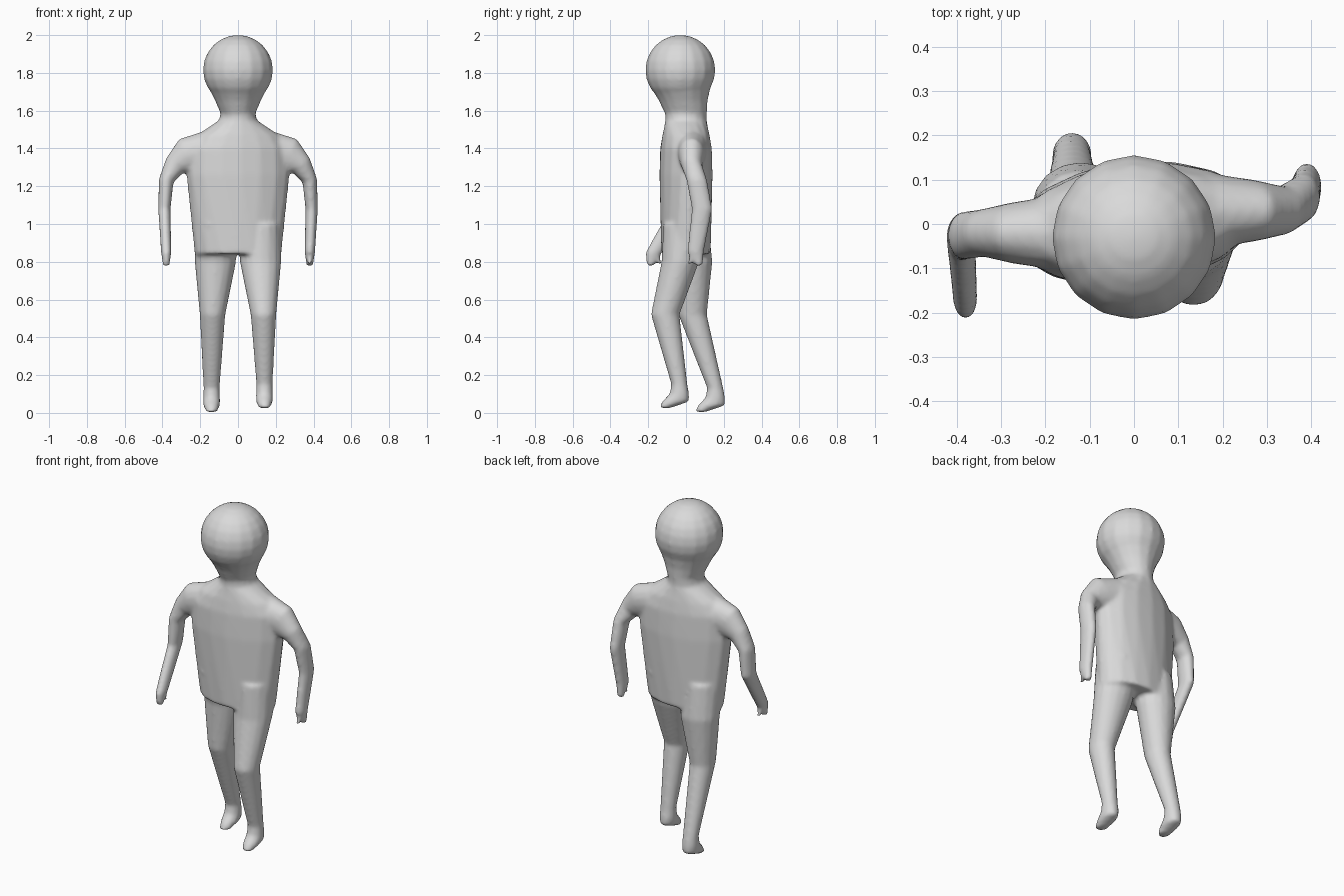
import bpy, bmesh, math
from mathutils import Vector, Matrix

if "Cube" in bpy.data.objects:
    bpy.data.objects.remove(bpy.data.objects["Cube"], do_unlink=True)

SIDES = 16
LEFT, RIGHT = 1, -1
bm = bmesh.new()


def loft(sections):
    """Closed tube through rings given as (centre, half width, half depth)."""
    centres = [Vector(centre) for centre, width, depth in sections]
    last = len(centres) - 1
    rings = []
    for i, (centre, width, depth) in enumerate(sections):
        along = centres[min(i + 1, last)] - centres[max(i - 1, 0)]
        along.y = 0
        across = along.normalized().cross(Vector((0, 1, 0)))
        ring = []
        for side in range(SIDES):
            angle = math.tau * side / SIDES
            offset = across * width * math.cos(angle)
            offset.y += depth * math.sin(angle)
            ring.append(bm.verts.new(centres[i] + offset))
        rings.append(ring)
    for lower, upper in zip(rings, rings[1:]):
        for side in range(SIDES):
            following = (side + 1) % SIDES
            bm.faces.new((lower[side], lower[following],
                          upper[following], upper[side]))
    bm.faces.new(rings[0][::-1])
    bm.faces.new(rings[-1])
    return [vert for ring in rings for vert in ring]


def build_torso():
    # Trunk rises from the crotch, widens to the chest and closes at the neck
    profile = [(.84, .23, .13), (1.26, .275, .14), (1.4, .27, .135),
               (1.47, .22, .125), (1.55, .1, .11), (1.6, .09, .11)]
    trunk = loft([((0, 0, height), width, depth)
                  for height, width, depth in profile])
    # Turn the chest so that the left shoulder sits further back
    for vert in trunk:
        chest = max(0, min(1, (vert.co.z - .9) / .4))
        vert.co = Matrix.Rotation(.12 * chest, 3, 'Z') @ vert.co


def build_head(centre, radius):
    # Round skull over a jaw that flows into the neck
    bmesh.ops.create_uvsphere(bm, u_segments=SIDES, v_segments=12,
                              radius=radius,
                              matrix=Matrix.Translation(centre))
    cheek = centre - Vector((0, 0, radius * .45))
    throat = Vector((0, 0, 1.58))
    jaw = throat.lerp(cheek, .5)
    loft([(throat, .09, .11),
          (jaw, radius * .66, radius * .7),
          (cheek, radius * .87, radius * .87)])


def build_leg(side, hip_y, knee_y, ankle_y, ankle_z):
    # Straight tapers between the hip, knee and ankle
    hip = Vector((side * .12, hip_y, .8))
    knee = Vector((side * .135, knee_y, .52))
    ankle = Vector((side * .14, ankle_y, ankle_z))
    # The foot flattens towards a lowered toe
    instep = ankle + Vector((0, 0, -.05))
    sole = ankle + Vector((0, -.02, -.09))
    toe = ankle + Vector((0, -.08, -.125))
    loft([((side * .12, 0, 1), .11, .12),
          (hip, .11, .1),
          (knee, .068, .076),
          (ankle, .043, .043),
          (instep, .045, .052),
          (sole, .045, .073),
          (toe, .03, .028)])


def build_arm(side, shoulder_y, elbow_y, hand_y):
    # Sloping shoulder, then a thin arm hanging from it
    upper_y = (shoulder_y + elbow_y) / 2
    fingers_y = hand_y + side * .02
    thumb_y = hand_y - side * .03
    loft([((side * .14, shoulder_y, 1.4), .1, .09),
          ((side * .27, shoulder_y, 1.36), .1, .07),
          ((side * .335, shoulder_y, 1.31), .06, .055),
          ((side * .38, upper_y, 1.23), .04, .055),
          ((side * .39, elbow_y, 1.08), .033, .055),
          ((side * .38, hand_y, .85), .028, .045),
          ((side * .38, fingers_y, .78), .018, .018)])
    # Thumb splits off below the palm
    loft([((side * .38, hand_y, .88), .022, .025),
          ((side * .38, thumb_y, .79), .015, .011)])


build_torso()
build_head(centre=Vector((0, -.03, 1.815)), radius=.186)
build_leg(LEFT, hip_y=-.03, knee_y=-.11, ankle_y=-.035, ankle_z=.15)
build_leg(RIGHT, hip_y=.04, knee_y=.035, ankle_y=.155, ankle_z=.13)
build_arm(LEFT, shoulder_y=.03, elbow_y=.085, hand_y=.05)
build_arm(RIGHT, shoulder_y=-.02, elbow_y=-.03, hand_y=-.17)

bmesh.ops.recalc_face_normals(bm, faces=bm.faces)
mesh = bpy.data.meshes.new("body")
bm.to_mesh(mesh)
bm.free()
body = bpy.data.objects.new("body", mesh)
bpy.context.collection.objects.link(body)

# One plain grey for the whole figure
grey = bpy.data.materials.new("plain grey")
grey.use_nodes = True
colour = (.7, .7, .7, 1)
grey.diffuse_color = colour
shader = grey.node_tree.nodes["Principled BSDF"]
shader.inputs["Base Color"].default_value = colour
mesh.materials.append(grey)

# Fuse the parts into one skin and soften the joints
fuse = body.modifiers.new("fuse", 'REMESH')
fuse.mode = 'VOXEL'
fuse.voxel_size = .011
fuse.use_smooth_shade = True
soften = body.modifiers.new("soften", 'SMOOTH')
soften.factor = .5
soften.iterations = 6
